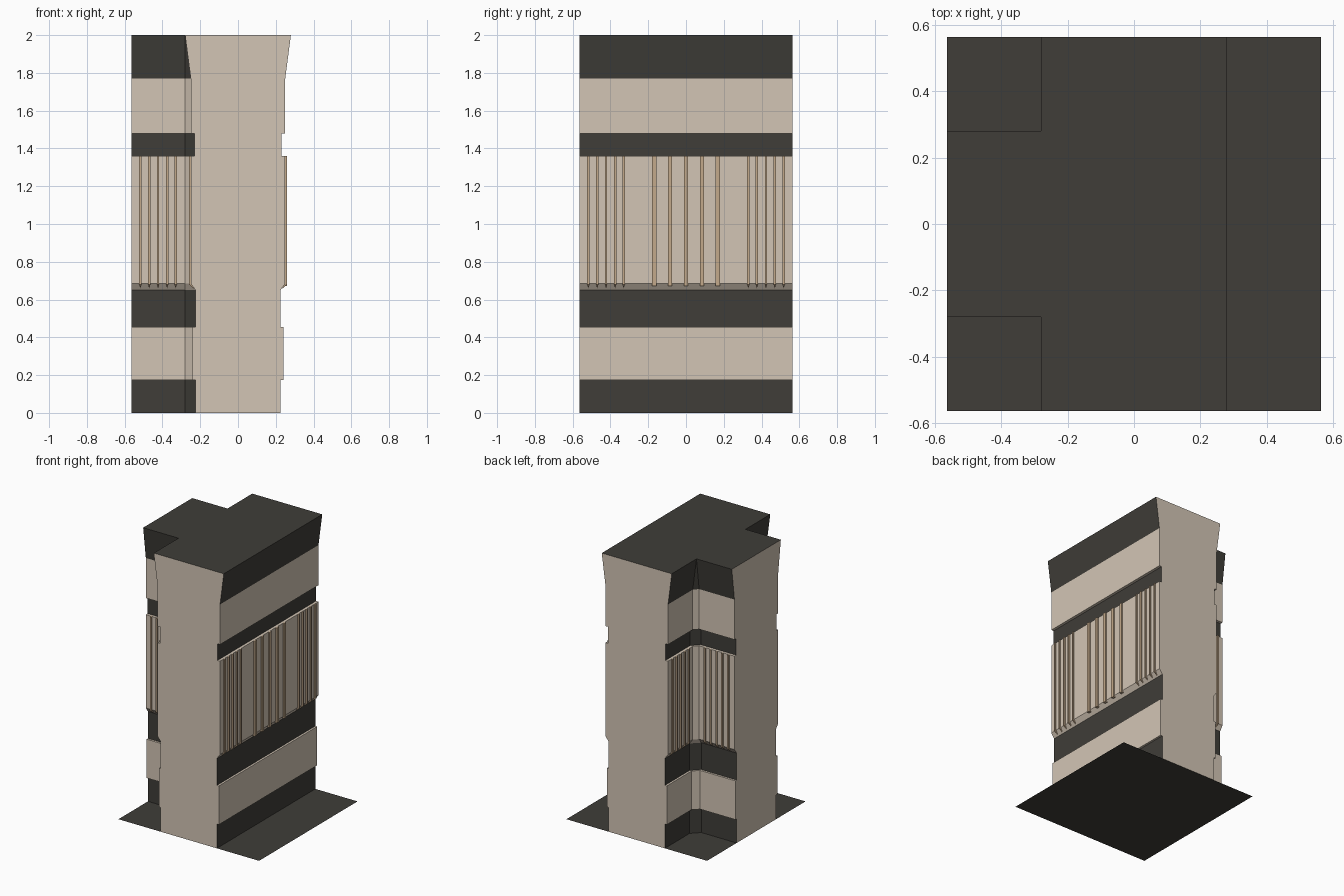
import bpy, bmesh

if "Cube" in bpy.data.objects:
    bpy.data.objects.remove(bpy.data.objects["Cube"])

E = 0.5625   # half of the tile
C = 0.28     # where the inner corner chamfers start


def material(name, rgb):
    m = bpy.data.materials.new(name)
    m.diffuse_color = (*rgb, 1)
    m.use_nodes = True
    m.node_tree.nodes["Principled BSDF"].inputs["Base Color"].default_value = m.diffuse_color
    return m


BEIGE = material("beige_plaster", (0.65, 0.56, 0.46))
DARK = material("dark_trim", (0.05, 0.047, 0.04))
TAN = material("tan_strip", (0.55, 0.40, 0.26))


def finish(bm, name, mats):
    me = bpy.data.meshes.new(name)
    bm.to_mesh(me)
    bm.free()
    for m in mats:
        me.materials.append(m)
    ob = bpy.data.objects.new(name, me)
    bpy.context.collection.objects.link(ob)
    return ob


# Floor tile
bm = bmesh.new()
bm.faces.new([bm.verts.new(p) for p in ((-E, -E, 0), (E, -E, 0), (E, E, 0), (-E, E, 0))])
finish(bm, "floor_tile", [DARK])

# T-shaped wall: (half thickness, height), and whether each step is dark
profile = [(.225, 0), (.225, .175), (.24, .175), (.24, .455), (.225, .455), (.225, .65),
           (.25, .685), (.25, 1.36), (.23, 1.36), (.23, 1.48), (.25, 1.48), (.25, 1.77), (.28, 2)]
dark = [1, 0, 0, 0, 1, 0, 0, 0, 1, 0, 0, 1]


def section(d):
    return [(d, -E), (d, E), (-d, E), (-d, C), (-C, d), (-E, d),
            (-E, -d), (-C, -d), (-d, -C), (-d, -E)]


bm = bmesh.new()
rings = [[bm.verts.new((x, y, z)) for x, y in section(d)] for d, z in profile]
caps = [(1, 2), (5, 6), (9, 0)]
for a, b, k in zip(rings, rings[1:], dark):
    for i in range(10):
        j = (i + 1) % 10
        if (i, j) not in caps:
            bm.faces.new((a[i], a[j], b[j], b[i])).material_index = k
# wall ends
for i, j in caps:
    bm.faces.new([r[j] for r in rings] + [r[i] for r in reversed(rings)])
# wall top
bm.faces.new(rings[-1]).material_index = 1
bmesh.ops.remove_doubles(bm, verts=bm.verts, dist=0.0001)
finish(bm, "tee_wall", [BEIGE, DARK])


# Vertical strips: thin ones end in a point on the sloped ledge
def strip(bm, place, u, w, pointed):
    h = w / 2
    zb = .68 if pointed else .672
    def v(s, d, z):
        return bm.verts.new(place(u + s, d, z))
    lo = [v(s, d, zb) for s, d in ((-h, .24), (-h, .26), (h, .26), (h, .24))]
    hi = [v(s, d, 1.36) for s, d in ((-h, .24), (-h, .26), (h, .26), (h, .24))]
    for i in range(4):
        j = (i + 1) % 4
        bm.faces.new((lo[i], lo[j], hi[j], hi[i]))
    bm.faces.new(hi)
    if pointed:
        tip = v(0, .235, .657)
        for i in range(4):
            bm.faces.new((lo[i], lo[(i + 1) % 4], tip))
    else:
        bm.faces.new(lo)


thin = [.33, .375, .423, .47, .517]
bm = bmesh.new()
for u in thin:
    for s in (-1, 1):
        strip(bm, lambda u, d, z: (d, s * u, z), u, .012, True)       # long side
        strip(bm, lambda u, d, z: (-d, s * u, z), u, .012, True)      # beside the stem
        strip(bm, lambda u, d, z: (-u, s * d, z), u, .012, True)      # stem sides
for k in range(-2, 3):
    strip(bm, lambda u, d, z: (d, u, z), k * .084, .022, False)       # centre group
bmesh.ops.recalc_face_normals(bm, faces=bm.faces)
finish(bm, "wall_strips", [TAN])
